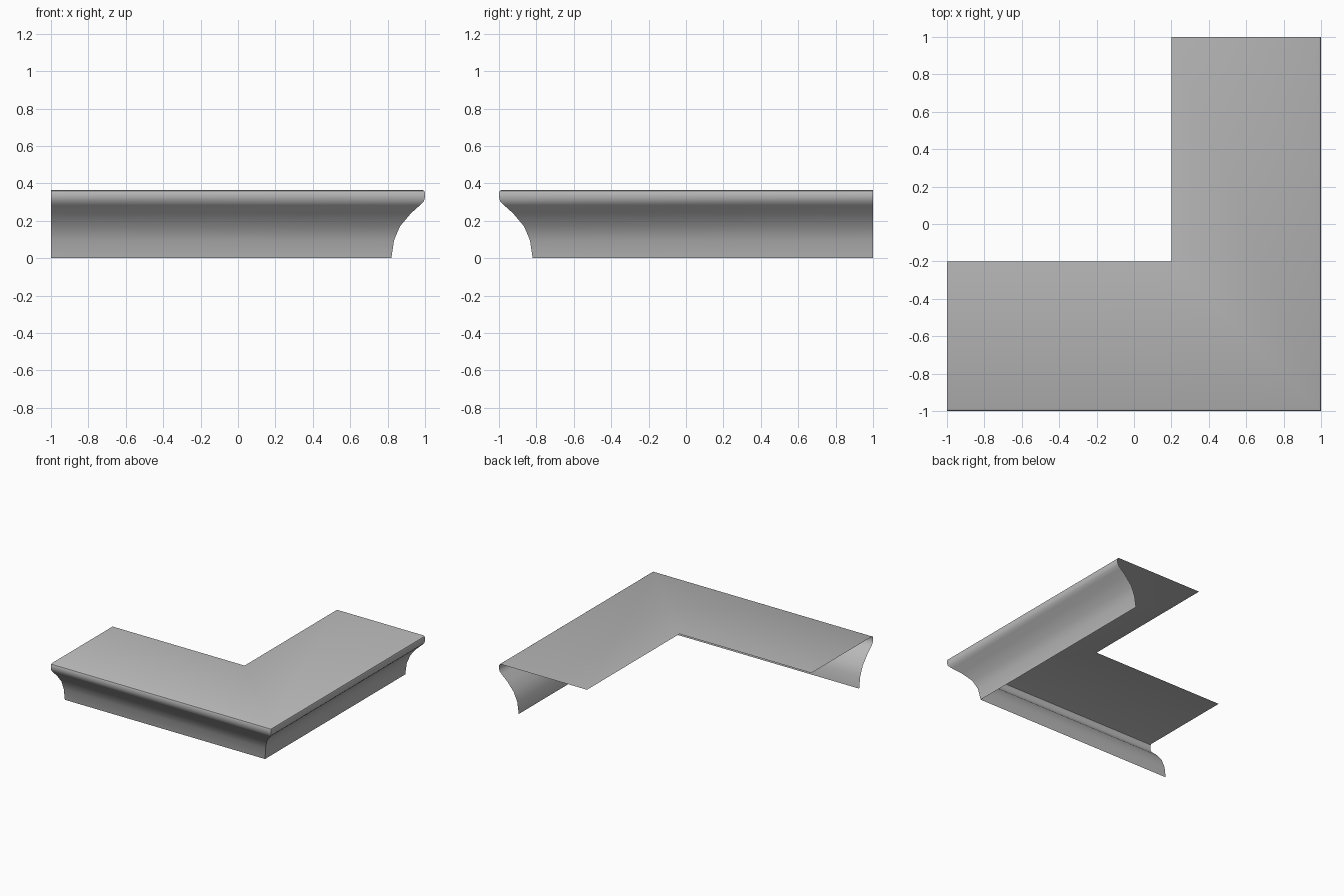
import bpy
import bmesh
import math

cube = bpy.data.objects.get("Cube")
if cube:
    bpy.data.objects.remove(cube, do_unlink=True)

# Plain grey surface
grey = bpy.data.materials.new("plain_grey")
grey.use_nodes = True
colour = (0.5, 0.5, 0.5, 1)
grey.diffuse_color = colour
grey.node_tree.nodes["Principled BSDF"].inputs["Base Color"].default_value = colour

# Moulding section: inset from the outer edge, height (cove, rounded lip, flat top)
section = [(0.18, 0), (0.166, 0.095), (0.134, 0.17), (0.075, 0.24),
           (0.027, 0.283), (0.006, 0.305), (0, 0.328), (0, 0.35),
           (0.004, 0.36), (0.014, 0.365), (0.8, 0.365)]

# Sweep the open section around a mitred right-angle corner
bm = bmesh.new()
rows = []
for inset, z in section:
    path = [(-1, inset - 1), (1 - inset, inset - 1), (1 - inset, 1)]
    rows.append([bm.verts.new((x, y, z)) for x, y in path])
for low, high in zip(rows, rows[1:]):
    for i in range(2):
        bm.faces.new((low[i], low[i + 1], high[i + 1], high[i]))

mesh = bpy.data.meshes.new("corner_cornice")
bm.to_mesh(mesh)
bm.free()
mesh.materials.append(grey)
cornice = bpy.data.objects.new("corner_cornice", mesh)
bpy.context.collection.objects.link(cornice)

# Smooth curves with a crisp mitre
bpy.ops.object.select_all(action='DESELECT')
cornice.select_set(True)
bpy.context.view_layer.objects.active = cornice
bpy.ops.object.shade_smooth_by_angle(angle=math.radians(40))
